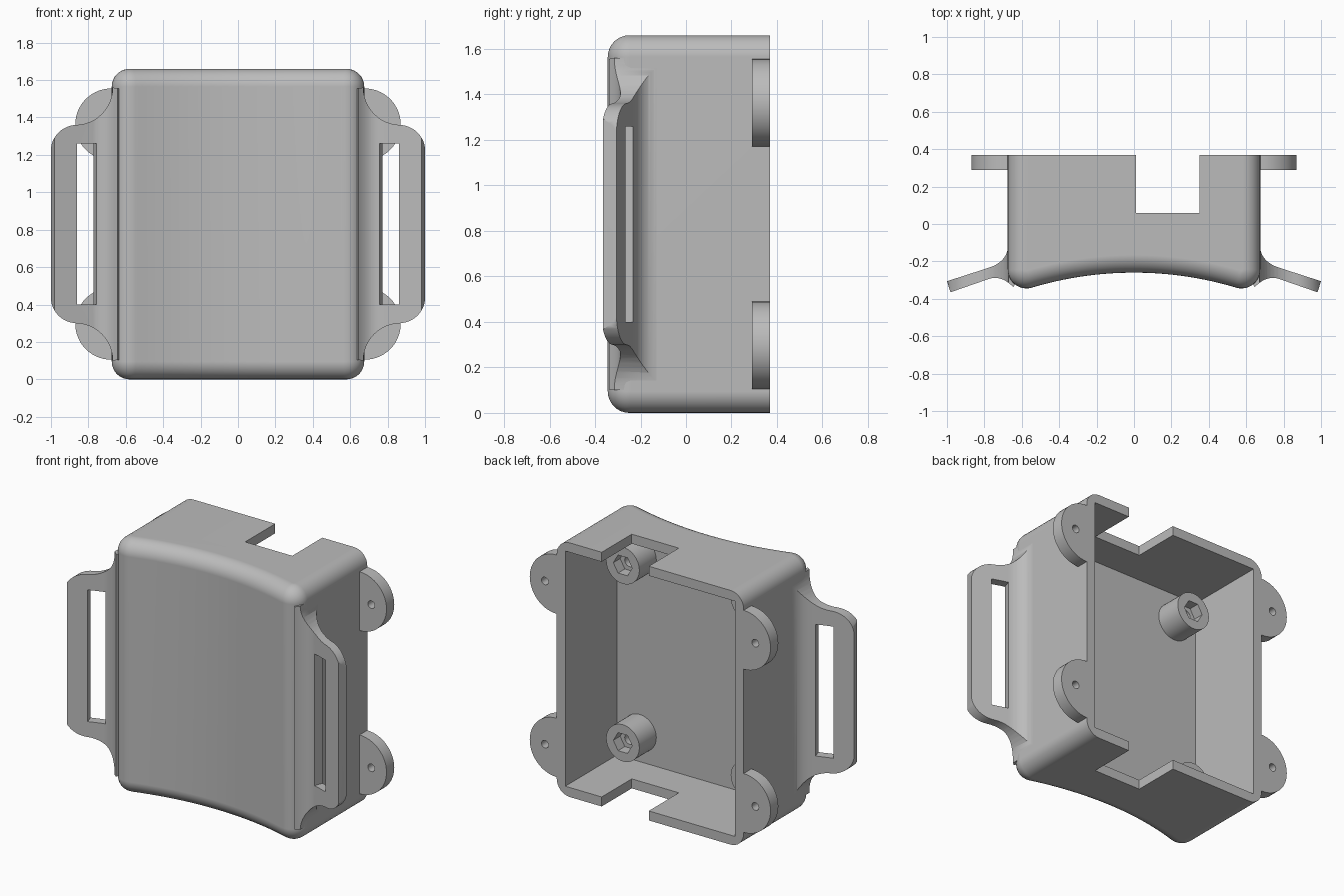
import bpy, bmesh
from math import sin, cos, pi, radians, asin, sqrt
from mathutils import Vector, Matrix

if "Cube" in bpy.data.objects:
    bpy.data.objects.remove(bpy.data.objects["Cube"])

grey = bpy.data.materials.new("plain_grey")
grey.use_nodes = True
COLOUR = (0.5, 0.5, 0.5, 1)
grey.diffuse_color = COLOUR
grey.node_tree.nodes["Principled BSDF"].inputs["Base Color"].default_value = COLOUR

HALF_W, HEIGHT, BACK, WALL = 0.675, 1.66, 0.37, 0.062
FLOOR, MID = -0.165, HEIGHT / 2


def arc(cx, cy, r, a0, a1, n=12):
    """Points on an arc, angles in degrees."""
    angles = [radians(a0 + (a1 - a0) * i / n) for i in range(n + 1)]
    return [(cx + r * cos(a), cy + r * sin(a)) for a in angles]


def bezier(p0, p1, p2, n=12):
    p0, p1, p2 = map(Vector, (p0, p1, p2))
    ts = [i / n for i in range(n + 1)]
    return [tuple(p0 * (1 - t) ** 2 + p1 * 2 * t * (1 - t) + p2 * t * t) for t in ts]


def finish(name, bm):
    bmesh.ops.recalc_face_normals(bm, faces=bm.faces)
    mesh = bpy.data.meshes.new(name)
    bm.to_mesh(mesh)
    bm.free()
    obj = bpy.data.objects.new(name, mesh)
    mesh.materials.append(grey)
    bpy.context.collection.objects.link(obj)
    return obj


def prism(points, axis, lo, hi):
    """Extrude a flat profile along y (profile in xz) or z (profile in xy)."""
    bm = bmesh.new()
    put = (lambda p: (p[0], lo, p[1])) if axis == "y" else (lambda p: (p[0], p[1], lo))
    face = bm.faces.new([bm.verts.new(put(p)) for p in points])
    ext = bmesh.ops.extrude_face_region(bm, geom=[face])["geom"]
    step = (0, hi - lo, 0) if axis == "y" else (0, 0, hi - lo)
    bmesh.ops.translate(bm, vec=step, verts=[v for v in ext if isinstance(v, bmesh.types.BMVert)])
    return bm


def box(x0, x1, y0, y1, z0, z1):
    return prism([(x0, y0), (x1, y0), (x1, y1), (x0, y1)], "z", z0, z1)


def combine(obj, bm, operation="DIFFERENCE"):
    """Apply a boolean with a temporary cutter."""
    cutter = finish("cutter", bm)
    cutter.hide_render = True
    mod = obj.modifiers.new("cut", "BOOLEAN")
    mod.object, mod.operation, mod.solver = cutter, operation, "EXACT"
    bpy.context.view_layer.objects.active = obj
    bpy.ops.object.modifier_apply(modifier=mod.name)
    bpy.data.objects.remove(cutter)


def smooth(obj):
    bpy.ops.object.select_all(action="DESELECT")
    obj.select_set(True)
    bpy.context.view_layer.objects.active = obj
    bpy.ops.object.shade_smooth_by_angle(angle=radians(30))
    obj.modifiers.new("normals", "WEIGHTED_NORMAL").keep_sharp = True


# Case: concave front, rounded corners, open back
R, r = 1.9, 0.1
front_y = -0.26
cx = HALF_W - r
centre_y = front_y - R                      # centre of the concave front arc
corner_y = centre_y + sqrt((R + r) ** 2 - cx ** 2)
tilt = asin(cx / (R + r)) * 180 / pi
profile = [(-HALF_W, BACK)]
profile += arc(-cx, corner_y, r, 180, 270 + tilt, 10)
profile += arc(0, centre_y, R, 90 + tilt, 90 - tilt, 32)[1:-1]
profile += arc(cx, corner_y, r, 270 - tilt, 360, 10)
profile += [(HALF_W, BACK)]
bm = prism(profile, "z", 0, HEIGHT)
rims = [e for e in bm.edges
        if abs(e.verts[0].co.z - e.verts[1].co.z) < 1e-5
        and min(v.co.y for v in e.verts) < BACK - 0.01]
bmesh.ops.bevel(bm, geom=rims, offset=0.095, segments=8, profile=0.5, affect="EDGES")
case = finish("case", bm)
inner = HALF_W - WALL
combine(case, box(-inner, inner, FLOOR, BACK + 0.1, WALL, HEIGHT - WALL))
# Cable notches through the top and bottom walls
for z0, z1 in ((-0.1, WALL + 0.1), (HEIGHT - WALL - 0.1, HEIGHT + 0.1)):
    combine(case, box(0.01, 0.35, 0.06, BACK + 0.1, z0, z1))
smooth(case)

# Screw posts with hexagonal pockets
for sx, side in ((1, "left"), (-1, "right")):
    for sz, level in ((1, "upper"), (-1, "lower")):
        x, z, end = sx * 0.45, MID + sz * 0.58, 0.01
        post = finish(f"{level}_{side}_post",
                      prism(arc(x, z, 0.12, 0, 360, 40)[:-1], "y", FLOOR - 0.02, end))
        combine(post, prism(arc(x, z, 0.068, 0, 360, 6)[:-1], "y", end - 0.07, end + 0.1))
        combine(post, prism(arc(x, z, 0.035, 0, 360, 20)[:-1], "y", FLOOR, end))
        smooth(post)

        # Half-round mounting tabs, flush with the back
        z = MID + sz * 0.533
        half = [(0.66, -0.192)] + arc(0.678, 0, 0.192, -90, 90, 28) + [(0.66, 0.192)]
        tab = finish(f"{level}_{side}_tab",
                     prism([(sx * px, z + pz) for px, pz in half], "y", 0.29, BACK))
        combine(tab, prism(arc(sx * 0.76, z, 0.025, 0, 360, 20)[:-1], "y", 0.2, 0.5))
        smooth(tab)

    # Strap wing: filleted plate trimmed by a curved outline
    plate = bezier((0.675, -0.13), (0.685, -0.205), (0.78, -0.235))
    plate += [(1.0, -0.306), (0.981, -0.365)]
    plate += bezier((0.78, -0.295), (0.71, -0.27), (0.645, -0.338))
    plate += [(0.635, -0.32), (0.635, -0.13)]
    wing = finish(f"{side}_strap_wing",
                  prism([(sx * px, py) for px, py in plate], "z", 0.05, HEIGHT - 0.05))
    upper = [(0.6, 0.72)] + arc(0.87, 0.73, 0.2, 180, 270) + arc(0.861, 0.39, 0.14, 90, 0)
    outline = upper + [(px, -pz) for px, pz in reversed(upper)]
    combine(wing, prism([(sx * px, MID + pz) for px, pz in outline], "y", -0.6, 0.1), "INTERSECT")
    # Strap slot, square to the plate
    slot = box(-0.055, 0.055, -0.1, 0.1, 0.40, 1.26)
    turn = Matrix.Translation((sx * 0.817, -0.277, 0)) @ Matrix.Rotation(-sx * radians(17.8), 4, "Z")
    bmesh.ops.transform(slot, matrix=turn, verts=slot.verts)
    combine(wing, slot)
    smooth(wing)
